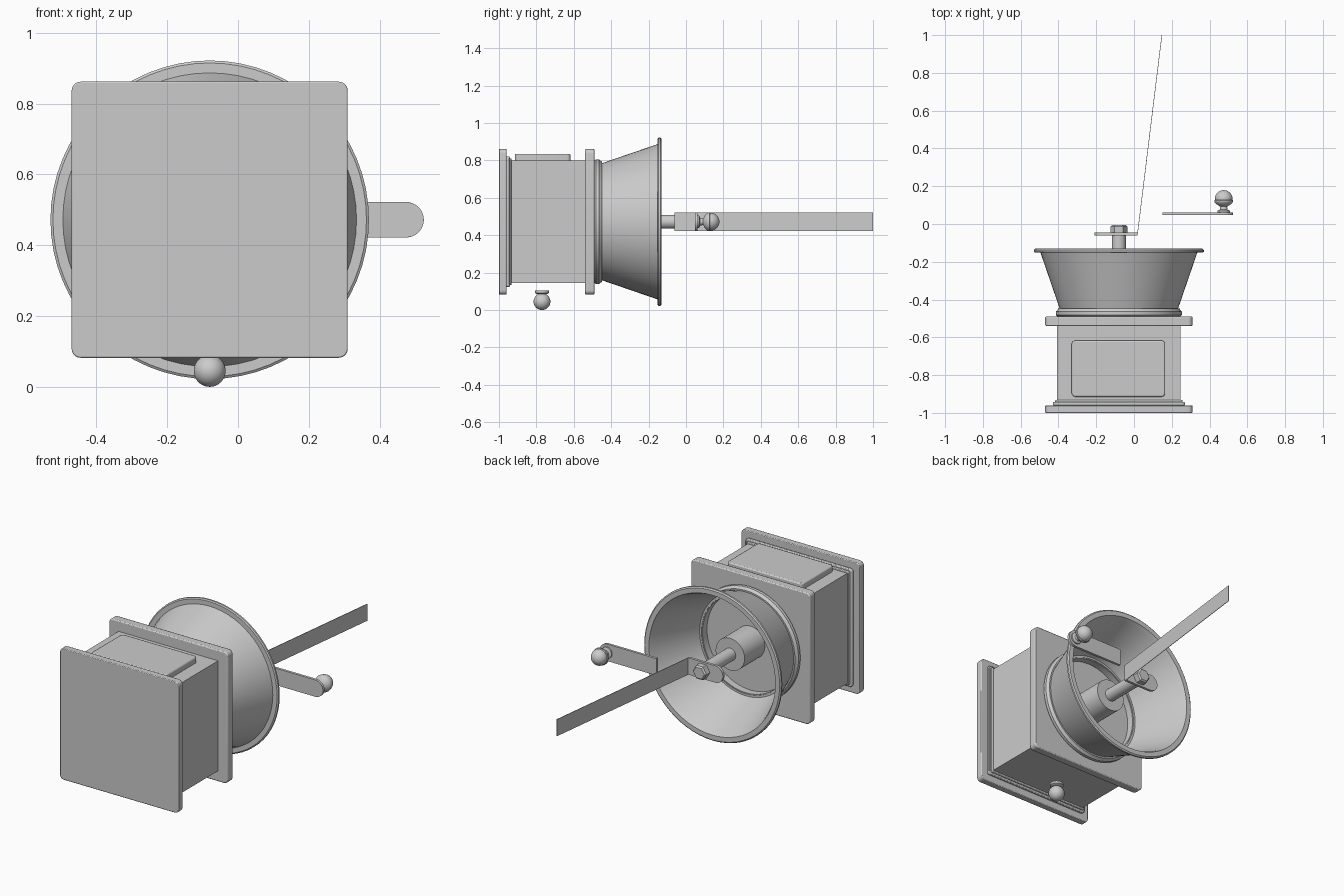
import bpy, bmesh, math
from mathutils import Matrix, Vector

default = bpy.data.objects.get("Cube")
if default:
    bpy.data.objects.remove(default, do_unlink=True)

metal = bpy.data.materials.new("plain grey")
metal.use_nodes = True
GREY = (0.6, 0.6, 0.6, 1)
metal.diffuse_color = GREY
metal.node_tree.nodes["Principled BSDF"].inputs["Base Color"].default_value = GREY

CX, CZ = -0.08, 0.472          # main axis of the mill, running along y


def finish(name, bm, smooth=True, soften=0):
    bmesh.ops.recalc_face_normals(bm, faces=bm.faces)
    mesh = bpy.data.meshes.new(name)
    bm.to_mesh(mesh)
    bm.free()
    obj = bpy.data.objects.new(name, mesh)
    bpy.context.collection.objects.link(obj)
    mesh.materials.append(metal)
    if soften:
        mod = obj.modifiers.new("soft edge", 'BEVEL')
        mod.width, mod.segments = soften, 2
        mod.limit_method, mod.angle_limit = 'ANGLE', math.radians(50)
    if smooth:
        bpy.ops.object.select_all(action='DESELECT')
        obj.select_set(True)
        bpy.context.view_layer.objects.active = obj
        bpy.ops.object.shade_smooth_by_angle(angle=math.radians(35))
    return obj


def slab(name, low, high, axis, corner=0, soften=0):
    """Box with the corner edges along one axis rounded."""
    low, high = Vector(low), Vector(high)
    bm = bmesh.new()
    bmesh.ops.create_cube(bm, size=1)
    size = high - low
    for v in bm.verts:
        v.co = (low + high) / 2 + Vector(c * s for c, s in zip(v.co, size))
    if corner:
        edges = [e for e in bm.edges
                 if abs((e.verts[0].co - e.verts[1].co).normalized()[axis]) > 0.9]
        bmesh.ops.bevel(bm, geom=edges, offset=corner, segments=6, profile=0.5,
                        affect='EDGES')
    return finish(name, bm, soften=soften)


def square(name, half, y0, y1, corner=0, soften=0):
    return slab(name, (CX - half, y0, CZ - half), (CX + half, y1, CZ + half),
                1, corner, soften)


def lathe(name, profile, x=CX, z=CZ, y=0, along='Y', steps=64, smooth=True):
    """Spin (radius, distance) points about an axis along +y or +z."""
    bm = bmesh.new()
    verts = [bm.verts.new((r, 0, t)) for r, t in profile]
    edges = [bm.edges.new(p) for p in zip(verts, verts[1:])]
    bmesh.ops.spin(bm, geom=verts + edges, cent=(0, 0, 0), axis=(0, 0, 1),
                   angle=math.tau, steps=steps, use_duplicate=False)
    bmesh.ops.remove_doubles(bm, verts=bm.verts, dist=0.0002)
    turn = Matrix.Rotation(-math.pi / 2, 4, 'X') if along == 'Y' else Matrix()
    bm.transform(Matrix.Translation((x, y, z)) @ turn)
    return finish(name, bm, smooth)


def tongue(name, flat_x, tip_x, y0, y1, half):
    """Bar with one flat end and one round end."""
    sign = 1 if tip_x > flat_x else -1
    centre = tip_x - sign * half
    outline = [(flat_x, -half), (flat_x, half)]
    for i in range(17):
        a = math.pi / 2 - math.pi * i / 16
        outline.append((centre + sign * half * math.cos(a), half * math.sin(a)))
    bm = bmesh.new()
    face = bm.faces.new([bm.verts.new((x, y0, CZ + z)) for x, z in outline])
    new = bmesh.ops.extrude_face_region(bm, geom=[face])["geom"]
    bmesh.ops.translate(bm, vec=(0, y1 - y0, 0),
                        verts=[g for g in new if isinstance(g, bmesh.types.BMVert)])
    return finish(name, bm)


def arc(radius, centre, start, end, count=14):
    angles = [math.radians(start + (end - start) * i / count) for i in range(count + 1)]
    return [(radius * math.cos(a), centre + radius * math.sin(a)) for a in angles]


# Wooden box: base, stepped moulding, body and top plate
square("base_plate", 0.39, -1.0, -0.96, 0.025, 0.004)
square("base_moulding", 0.35, -0.96, -0.942, 0.015, 0.005)
square("base_moulding_step", 0.338, -0.945, -0.932, 0.01, 0.004)
square("box_body", 0.327, -0.935, -0.535)
square("top_plate", 0.39, -0.54, -0.49, 0.025, 0.006)

# Drawer front and its round pull
slab("drawer_front", (-0.33, -0.915, 0.79), (0.165, -0.617, 0.835), 2, 0.02, 0.007)
lathe("drawer_knob", arc(0.045, 0.045, -90, 90, 24), z=0, y=-0.77, along='Z')
lathe("drawer_knob_collar", [(0, 0.086), (0.028, 0.086), (0.038, 0.092),
                             (0.038, 0.105), (0, 0.105)], z=0, y=-0.77, along='Z')

# Collar ring and open hopper with a rolled rim
lathe("hopper_collar", [(0.285, -0.49), (0.325, -0.49), (0.334, -0.482), (0.334, -0.464),
                        (0.325, -0.456), (0.322, -0.448), (0.285, -0.448), (0.285, -0.49)])
lathe("hopper", [(0.29, -0.452), (0.312, -0.452), (0.415, -0.152), (0.443, -0.152),
                 (0.45, -0.147), (0.45, -0.137), (0.443, -0.131), (0.415, -0.131),
                 (0.404, -0.152), (0.302, -0.445), (0.29, -0.445), (0.29, -0.452)])

# Grinding hub, shaft and hexagonal nut
lathe("grinding_hub", [(0, -0.49), (0.095, -0.49), (0.095, -0.3), (0, -0.3)])
lathe("crank_shaft", [(0, -0.31), (0.037, -0.31), (0.037, -0.05), (0, -0.05)])
lathe("crank_nut", [(0, -0.047), (0.045, -0.047), (0.045, -0.014), (0.036, -0.006),
                    (0, -0.006)], steps=6, smooth=False)

# Crank arm: inner tongue, long slanted strip and outer tongue
tongue("crank_inner_arm", 0.018, -0.21, -0.061, -0.046, 0.05)
tongue("crank_outer_arm", 0.15, 0.525, 0.047, 0.062, 0.05)
strip = bmesh.new()
bmesh.ops.create_cube(strip, size=1)
for v in strip.verts:
    end = v.co.y + 0.5
    v.co = (0.0175 + 0.13 * end + v.co.x * 0.003, -0.061 + 1.061 * end, CZ + v.co.z * 0.1)
finish("crank_strip", strip, smooth=False)

# Turned handle knob
lathe("crank_knob", [(0, 0.06), (0.034, 0.06), (0.034, 0.07), (0.02, 0.076), (0.018, 0.092),
                     (0.032, 0.1), (0.046, 0.112), (0.05, 0.12), (0.05, 0.125),
                     (0.046, 0.128)] + arc(0.047, 0.132, 0, 90), x=0.475)
